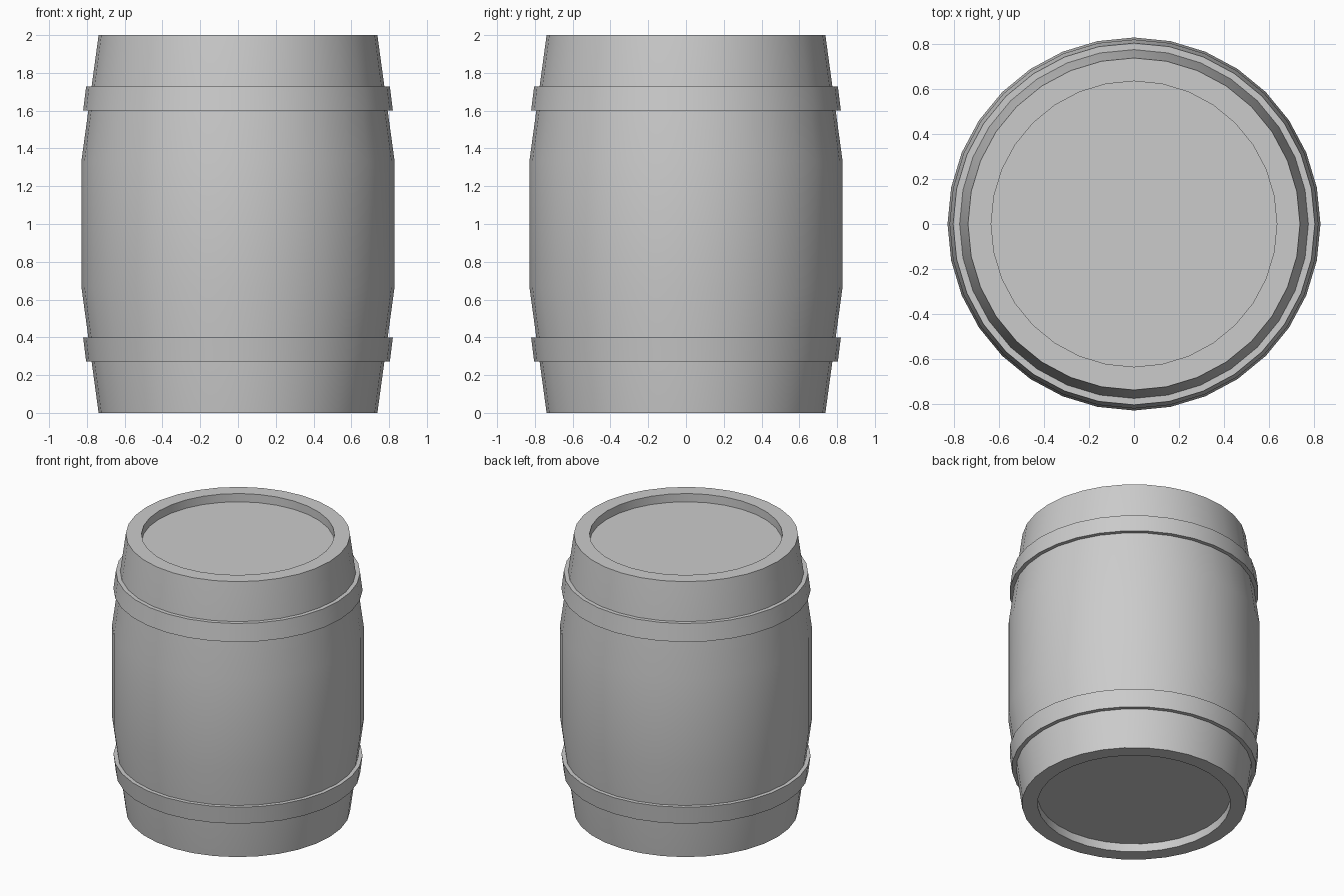
import bpy, bmesh, math

if "Cube" in bpy.data.objects:
    bpy.data.objects.remove(bpy.data.objects["Cube"])

SIDES = 32
R_END, R_MID, H = 0.738, 0.829, 2.0   # stave radii and barrel height
R_HEAD, RECESS = 0.635, 0.06          # recessed lid radius and depth


def lathe(name, profile, closed):
    """Spin (radius, z) points round z; closed loops the profile, else cap both ends."""
    bm = bmesh.new()
    rings = [[bm.verts.new((r * math.cos(2 * math.pi * i / SIDES),
                            r * math.sin(2 * math.pi * i / SIDES), z))
              for i in range(SIDES)] for r, z in profile]
    pairs = list(zip(rings, rings[1:]))
    if closed:
        pairs.append((rings[-1], rings[0]))
    for a, b in pairs:
        for i in range(SIDES):
            j = (i + 1) % SIDES
            bm.faces.new((a[i], a[j], b[j], b[i]))
    if not closed:
        bm.faces.new(rings[0])
        bm.faces.new(rings[-1])
    bmesh.ops.recalc_face_normals(bm, faces=bm.faces)
    mesh = bpy.data.meshes.new(name)
    bm.to_mesh(mesh)
    bm.free()
    ob = bpy.data.objects.new(name, mesh)
    bpy.context.collection.objects.link(ob)
    bpy.ops.object.select_all(action='DESELECT')
    ob.select_set(True)
    bpy.context.view_layer.objects.active = ob
    bpy.ops.object.shade_smooth_by_angle(angle=math.radians(30))
    return ob


# Barrel body with recessed heads at both ends
half = [(R_HEAD, RECESS), (R_HEAD, 0), (R_END, 0), (R_MID, H / 3)]
lathe("barrel_body", half + [(r, H - z) for r, z in reversed(half)], False)

# Tapered hoops, mirrored about mid height, slightly sunk into the staves
hoop = [(0.765, 0.273), (0.804, 0.273), (0.820, 0.4), (0.782, 0.4)]
lathe("lower_hoop", hoop, True)
lathe("upper_hoop", [(r, H - z) for r, z in hoop], True)
